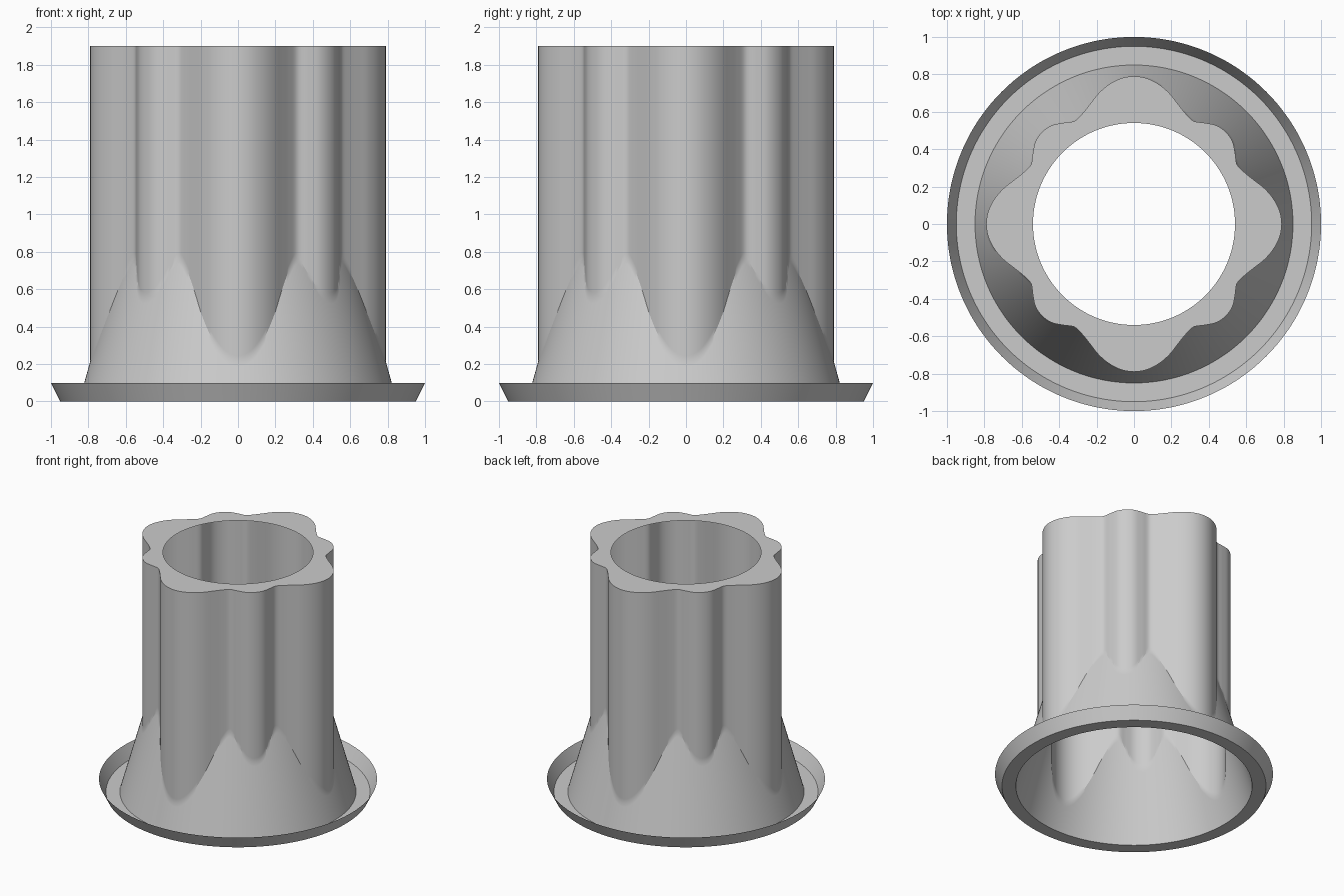
import bpy
import bmesh
import math

cube = bpy.data.objects.get("Cube")
if cube:
    bpy.data.objects.remove(cube, do_unlink=True)

HEIGHT, HOLE = 1.9, 0.54
BASE, TAPER = 0.85, 0.28          # cone radius at the floor and its slope
COLUMNS = 360
# Radius every 5 degrees, from a main lobe to the middle of a small lobe
LOBE = [0.79, 0.782, 0.759, 0.725, 0.684, 0.652, 0.636, 0.66, 0.687, 0.695]


def lobe_radius(degrees):
    """Smooth lobed outline, mirrored every 45 degrees."""
    a = degrees % 90
    t = min(a, 90 - a) / 5
    i = min(int(t), 8)
    f = t - i
    p0, p1, p2 = LOBE[abs(i - 1)], LOBE[i], LOBE[i + 1]
    p3 = LOBE[i + 2] if i < 8 else LOBE[8]
    return p1 + 0.5 * f * (p2 - p0 + f * (2 * p0 - 5 * p1 + 4 * p2 - p3
                                          + f * (3 * (p1 - p2) + p3 - p0)))


def section(degrees):
    """Radius and height pairs from the tray rim up to the lid hole."""
    r = lobe_radius(degrees)
    meet = (BASE - r) / TAPER     # where the cone runs into the lobed wall
    low = meet - 0.03
    return [(1.0, 0.1), (0.95, 0), (BASE, 0),
            (BASE - TAPER * low, low), (r, meet), (r, meet + 0.03),
            (r, HEIGHT), (HOLE, HEIGHT)]


# Thin shell: tray, cone, lobed wall and lid in one sweep
bm = bmesh.new()
columns = []
for k in range(COLUMNS):
    deg = 360 * k / COLUMNS
    c, s = math.cos(math.radians(deg)), math.sin(math.radians(deg))
    columns.append([bm.verts.new((r * c, r * s, z)) for r, z in section(deg)])
for k, a in enumerate(columns):
    b = columns[(k + 1) % COLUMNS]
    for j in range(len(a) - 1):
        bm.faces.new((a[j], b[j], b[j + 1], a[j + 1]))
mesh = bpy.data.meshes.new("lobed_sleeve")
bm.to_mesh(mesh)
bm.free()
sleeve = bpy.data.objects.new("lobed_sleeve", mesh)
bpy.context.collection.objects.link(sleeve)

# Plain grey
grey = bpy.data.materials.new("light_grey")
grey.use_nodes = True
grey.diffuse_color = (0.6, 0.6, 0.6, 1)
grey.node_tree.nodes["Principled BSDF"].inputs["Base Color"].default_value = (0.6, 0.6, 0.6, 1)
mesh.materials.append(grey)

# Smooth walls with sharp rims
bpy.ops.object.select_all(action="DESELECT")
sleeve.select_set(True)
bpy.context.view_layer.objects.active = sleeve
bpy.ops.object.shade_smooth_by_angle(angle=math.radians(30))
